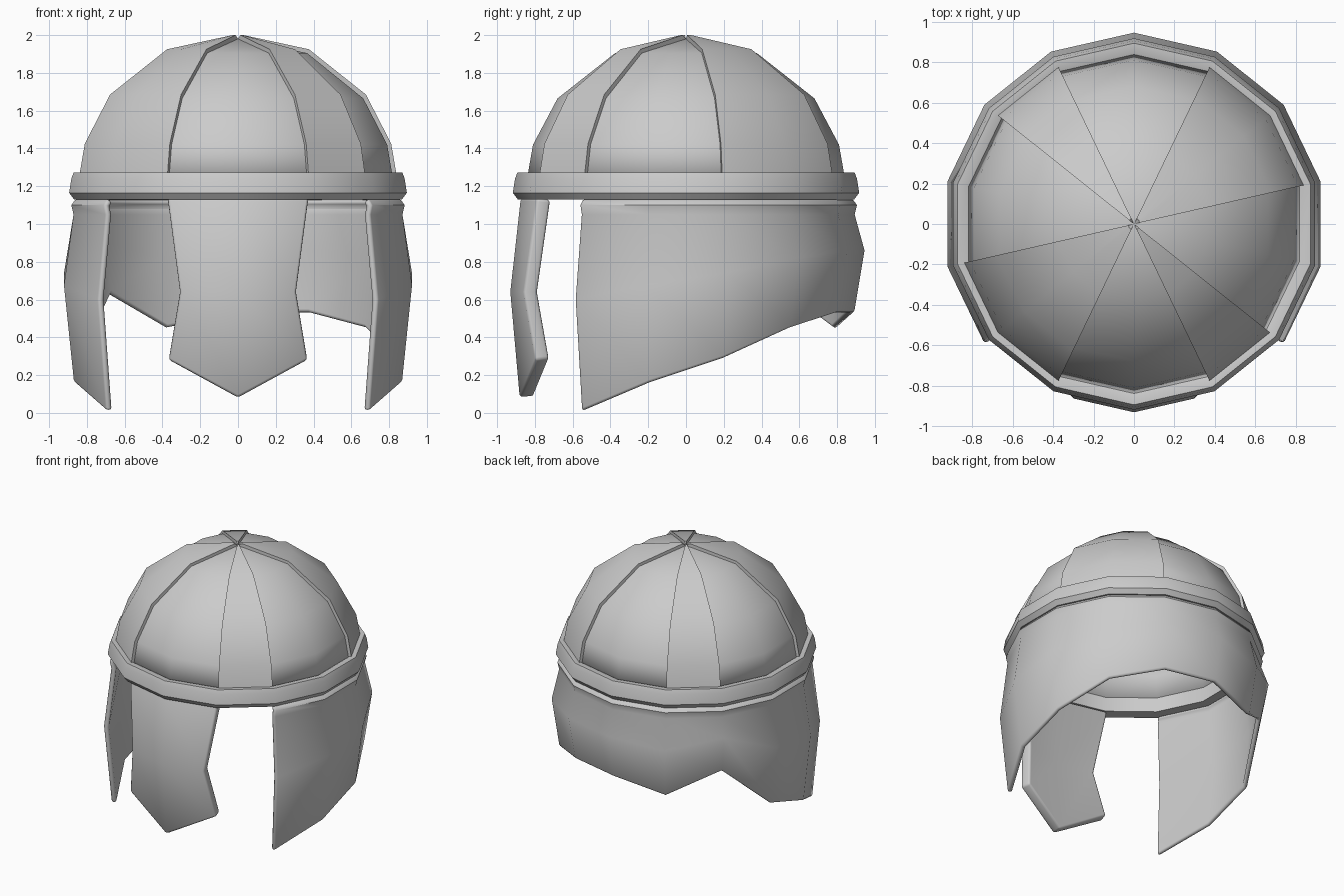
import bpy, bmesh, math

cube = bpy.data.objects.get("Cube")
if cube:
    bpy.data.objects.remove(cube, do_unlink=True)

SIDES = 14
STEP = 2 * math.pi / SIDES

steel = bpy.data.materials.new("plain grey steel")
steel.use_nodes = True
colour = (0.6, 0.6, 0.6, 1)
steel.diffuse_color = colour
steel.node_tree.nodes["Principled BSDF"].inputs["Base Color"].default_value = colour


def around(k, r, z):
    """Point at corner k of the helmet's outline, counted from the front."""
    return (r * math.sin(k * STEP), -r * math.cos(k * STEP), z)


def sheet(name, rows, thickness=0, bevel=0, smooth=40):
    """Surface through rows of points, thickened inwards."""
    bm = bmesh.new()
    grid = [[bm.verts.new(p) for p in row] for row in rows]
    for a, b in zip(grid, grid[1:]):
        for c in range(len(a) - 1):
            bm.faces.new((a[c], b[c], b[c + 1], a[c + 1]))
    bmesh.ops.remove_doubles(bm, verts=bm.verts, dist=0.0005)
    mesh = bpy.data.meshes.new(name)
    bm.to_mesh(mesh)
    bm.free()
    mesh.materials.append(steel)
    obj = bpy.data.objects.new(name, mesh)
    bpy.context.collection.objects.link(obj)
    if thickness:
        mod = obj.modifiers.new("Thickness", 'SOLIDIFY')
        mod.thickness = thickness
        mod.offset = -1
    if bevel:
        mod = obj.modifiers.new("Rounded rim", 'BEVEL')
        mod.width = bevel
        mod.segments = 2
        mod.limit_method = 'ANGLE'
        mod.angle_limit = math.radians(50)
    bpy.ops.object.select_all(action='DESELECT')
    obj.select_set(True)
    bpy.context.view_layer.objects.active = obj
    bpy.ops.object.shade_smooth_by_angle(angle=math.radians(smooth))
    return obj


def lathe(name, profile, **options):
    return sheet(name, [[around(k, r, z) for k in range(SIDES + 1)]
                        for r, z in profile], **options)


# Dome, whose four wide panels stay sunken between the raised bands
dome = [(0, 1.98), (0.375, 1.905), (0.68, 1.665), (0.81, 1.42), (0.845, 1.22)]
raised = [(0.03, 2.0), (0.385, 1.925), (0.695, 1.685), (0.832, 1.425), (0.868, 1.22)]
lathe("dome", dome, thickness=0.03)

# Raised bands, alternately one and two sides wide
for i, (first, last) in enumerate([(1, 2), (4, 6), (8, 9), (11, 13)]):
    rows = []
    for low, high in zip(dome, raised):
        rows.append([around(first, *low)]
                    + [around(k, *high) for k in range(first, last + 1)]
                    + [around(last, *low)])
    rows.insert(0, [around(first, *dome[0])] * len(rows[0]))
    sheet(f"dome_band_{i + 1}", rows)

# Brow ring around the base of the dome
lathe("brow_ring", [(0.81, 1.25), (0.85, 1.27), (0.893, 1.272), (0.905, 1.24),
                    (0.917, 1.165), (0.89, 1.13), (0.80, 1.13), (0.81, 1.25)])

# Cheek and neck guard, one wall with an uneven lower edge
hem = [0.01, 0.16, 0.29, 0.45, 0.53, 0.53, 0.45, 0.63, 0.29, 0.16, 0.01]
rows = [[], [], [], [], []]
for k, low in enumerate(hem, start=2):
    middle = (1.13 + low) / 2 + 0.03
    for row, (r, z) in zip(rows, [(0.88, 1.135), (0.905, 1.1), (0.893, 1.05),
                                  (0.945, middle), (0.89, low)]):
        row.append(around(k, r, z))
sheet("cheek_and_neck_guard", rows, thickness=0.035, bevel=0.015)

# Face plate: radius, half width, edge height, centre height
rows = []
for r, w, edge, centre in [(0.875, 0.375, 1.135, 1.135), (0.93, 0.31, 0.64, 0.64),
                           (0.88, 0.37, 0.28, 0.08)]:
    y = -r + w * math.tan(STEP / 2)
    rows.append([(-w, y, edge), (0, -r, centre), (w, y, edge)])
sheet("face_plate", rows, thickness=0.075, bevel=0.015)
